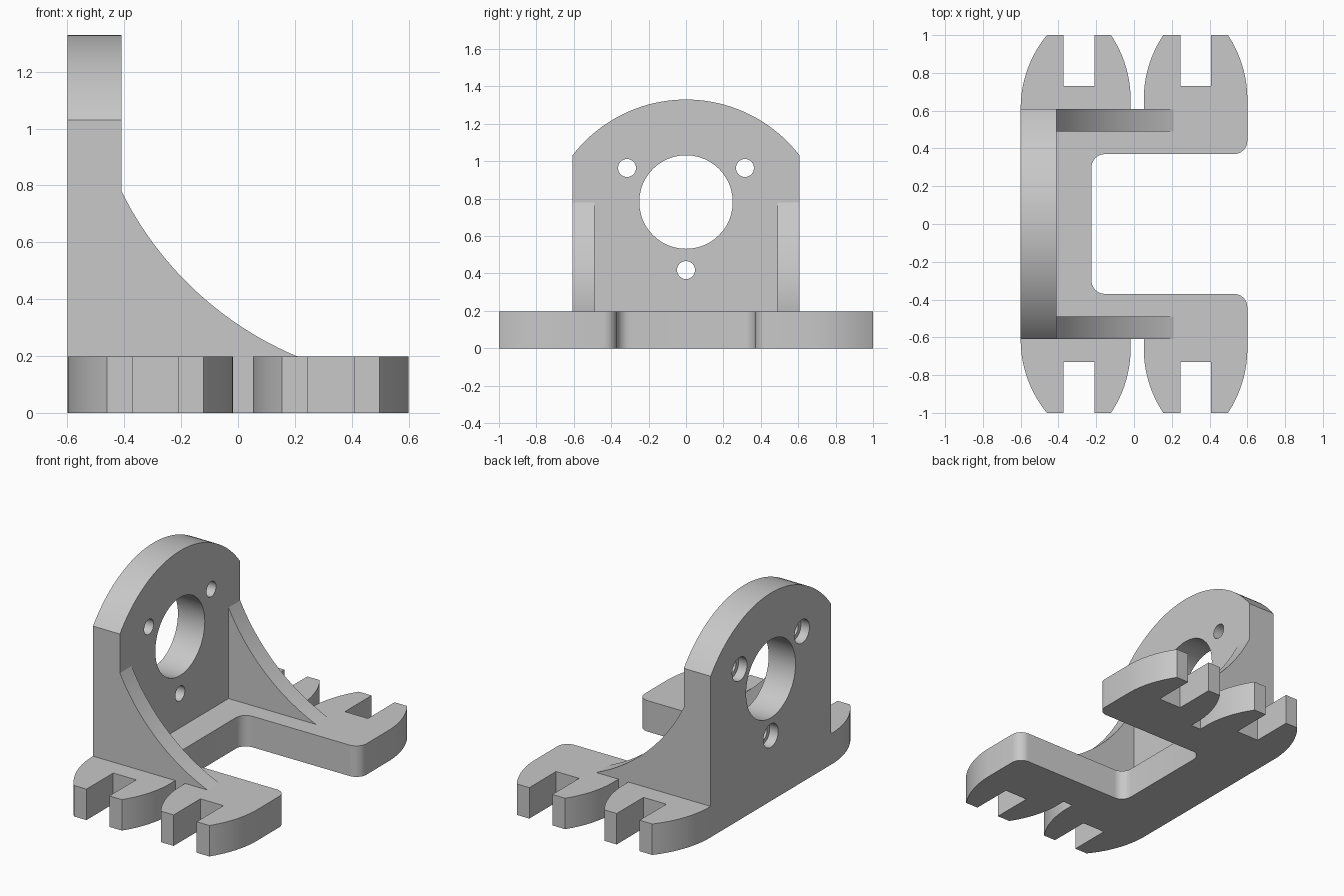
import bpy, bmesh, math
from mathutils import Vector

cube = bpy.data.objects.get("Cube")
if cube:
    bpy.data.objects.remove(cube, do_unlink=True)

grey = bpy.data.materials.new("plain grey")
grey.use_nodes = True
colour = (0.58, 0.58, 0.58, 1)
grey.diffuse_color = colour
grey.node_tree.nodes["Principled BSDF"].inputs["Base Color"].default_value = colour


def arc(cx, cy, r, start, end, steps=16):
    """Points on a circle between two angles in degrees."""
    angles = [math.radians(start + (end - start) * i / steps) for i in range(steps + 1)]
    return [(cx + r * math.cos(a), cy + r * math.sin(a)) for a in angles]


def prism(name, outline, place, depth):
    """Extrude a 2D outline; place maps its points into space."""
    bm = bmesh.new()
    face = bm.faces.new([bm.verts.new(place(*p)) for p in outline])
    side = bmesh.ops.extrude_face_region(bm, geom=[face])["geom"]
    bmesh.ops.translate(bm, vec=depth, verts=[v for v in side if isinstance(v, bmesh.types.BMVert)])
    bmesh.ops.recalc_face_normals(bm, faces=bm.faces)
    mesh = bpy.data.meshes.new(name)
    bm.to_mesh(mesh)
    bm.free()
    mesh.materials.append(grey)
    obj = bpy.data.objects.new(name, mesh)
    bpy.context.collection.objects.link(obj)
    return obj


def select(obj):
    bpy.ops.object.select_all(action='DESELECT')
    obj.select_set(True)
    bpy.context.view_layer.objects.active = obj


def smooth(obj):
    select(obj)
    bpy.ops.object.shade_smooth_by_angle(angle=math.radians(25))


# Sizes shared by the parts
WALL_BACK, WALL_FRONT = -0.6, -0.41
HALF, BASE_TOP = 0.608, 0.198
LUG_R, TIP, SLOT = 0.61, 1.0, 0.73


def lug(right, left, slot_right, slot_left, right_tip, left_tip):
    """One slotted lug, traced from its right side to its left side."""
    pts = []
    drop = math.degrees(math.acos(1 - (right - right_tip) / LUG_R))
    low = TIP - LUG_R * math.sin(math.radians(drop))
    pts += [(right, HALF)] + arc(right - LUG_R, low, LUG_R, 0, drop)
    pts += [(slot_right, TIP), (slot_right, SLOT), (slot_left, SLOT), (slot_left, TIP)]
    drop = math.degrees(math.acos(1 - (left_tip - left) / LUG_R))
    low = max(HALF, TIP - LUG_R * math.sin(math.radians(drop)))
    pts += arc(left + LUG_R, low, LUG_R, 180 - drop, 180)
    pts += [(left, HALF - 0.001)]
    return pts


# Base: a U-shaped plate with two slotted lugs on each arm
half = arc(-0.155, 0.30, 0.07, 180, 90, 8)
half += arc(0.53, 0.44, 0.07, -90, 0, 8)
half += lug(0.6, 0.052, 0.408, 0.245, 0.497, 0.155)
half += lug(-0.018, -0.6, -0.21, -0.372, -0.122, -0.461)
outline = half + [(x, -y) for x, y in reversed(half)]
base = prism("base_plate", outline, lambda x, y: (x, y, 0), (0, 0, BASE_TOP))
smooth(base)

# Upright wall with a domed top
shoulder, top = 1.03, 1.33
rise = top - shoulder
dome_r = (HALF ** 2 + rise ** 2) / (2 * rise)
spread = math.degrees(math.asin(HALF / dome_r))
outline = [(-HALF, BASE_TOP), (HALF, BASE_TOP)]
outline += arc(0, top - dome_r, dome_r, 90 - spread, 90 + spread, 40)
wall = prism("upright_wall", outline, lambda y, z: (WALL_BACK, y, z), (WALL_FRONT - WALL_BACK, 0, 0))


def bore(y, z, r, x0, x1):
    """Cut a round hole through part or all of the wall."""
    cutter = prism("hole_cutter", arc(y, z, r, 0, 360, 48)[:-1], lambda a, b: (x0, a, b), (x1 - x0, 0, 0))
    cutter.hide_render = True
    mod = wall.modifiers.new("hole", 'BOOLEAN')
    mod.operation, mod.solver, mod.object = 'DIFFERENCE', 'EXACT', cutter
    select(wall)
    bpy.ops.object.modifier_apply(modifier=mod.name)
    bpy.data.objects.remove(cutter, do_unlink=True)


# Central opening and three counterbored screw holes around it
centre_z, ring = 0.782, 0.364
bore(0, centre_z, 0.25, -0.7, -0.3)
for angle in (30, 150, 270):
    y = ring * math.cos(math.radians(angle))
    z = centre_z + ring * math.sin(math.radians(angle))
    bore(y, z, 0.048, -0.7, -0.3)
    bore(y, z, 0.075, -0.7, WALL_BACK + 0.06)
smooth(wall)

# Curved gussets bracing the wall on both sides
high, low = Vector((WALL_FRONT, 0.78)), Vector((0.21, BASE_TOP))
chord, sag = low - high, 0.077
radius = (chord.length ** 2 / 4 + sag ** 2) / (2 * sag)
normal = Vector((-chord.y, chord.x)).normalized()
centre = (high + low) / 2 + normal * (radius - sag)
a0, a1 = [math.degrees(math.atan2(*reversed(p - centre))) for p in (high, low)]
if a1 < a0:
    a1 += 360
outline = [(WALL_FRONT, BASE_TOP)] + arc(*centre, radius, a0, a1, 24)
for name, y in (("left_gusset", 0.49), ("right_gusset", -HALF)):
    gusset = prism(name, outline, lambda x, z: (x, y, z), (0, HALF - 0.49, 0))
    smooth(gusset)
